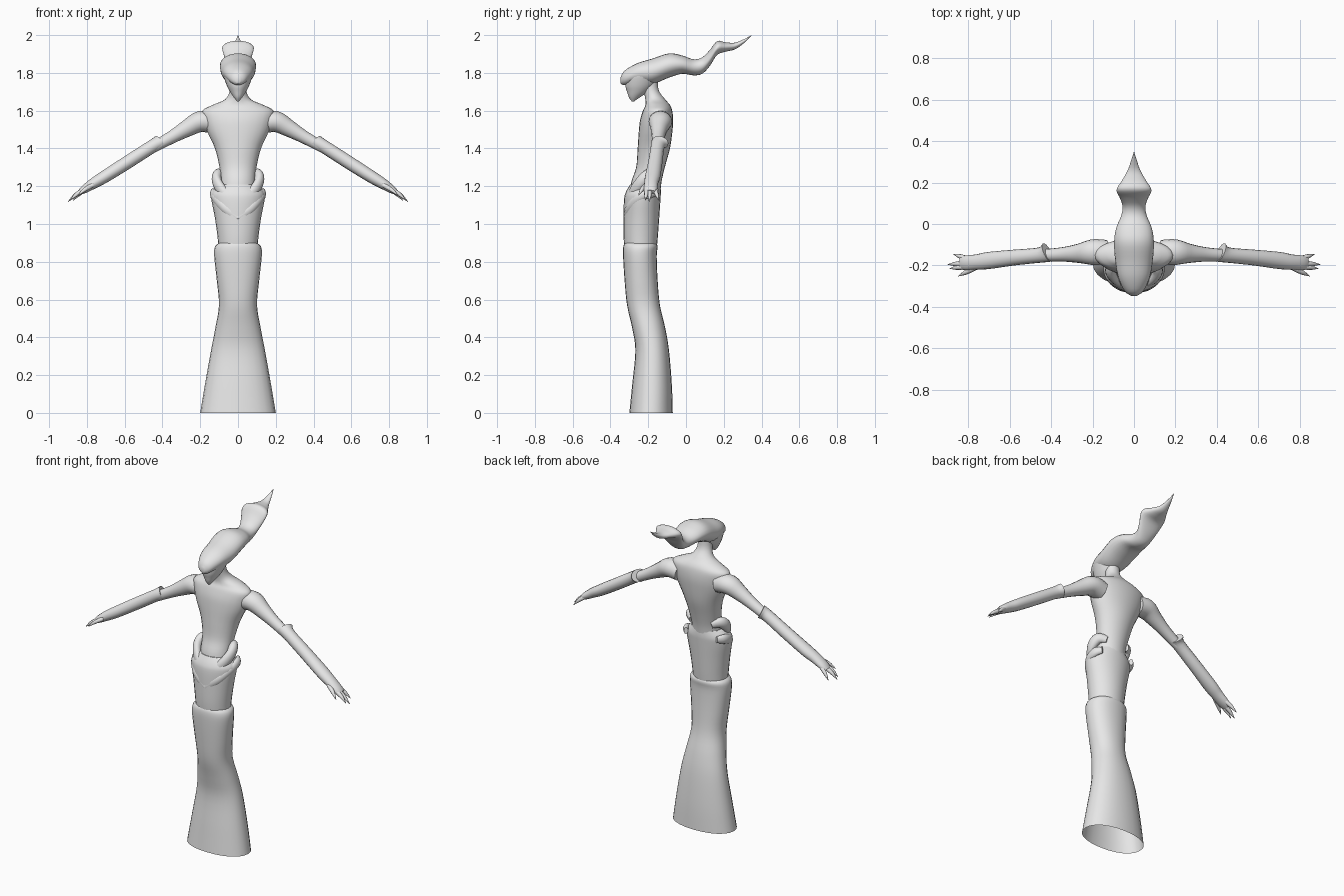
import bpy, bmesh, math
from mathutils import Vector

grey = bpy.data.materials.new("plain grey")
grey.diffuse_color = (0.8, 0.8, 0.8, 1)


def smooth_rows(rows, n):
    """Catmull-Rom interpolation of the station rows."""
    out = []
    for i in range(len(rows) - 1):
        a, b, c, d = (rows[max(0, min(len(rows) - 1, i + k))] for k in (-1, 0, 1, 2))
        for s in range(n):
            t = s / n
            out.append([0.5 * (2 * q + (r - p) * t + (2 * p - 5 * q + 4 * r - w) * t * t
                               + (3 * q - p - 3 * r + w) * t ** 3)
                        for p, q, r, w in zip(a, b, c, d)])
    return out + [list(rows[-1])]


def loft(name, rings, segs=24, power=1.0, caps=(True, True), mirror=False):
    """Skin rings given as (centre, half axis u, half axis v)."""
    bm = bmesh.new()
    loops = []
    for c, u, v in rings:
        loop = []
        for k in range(segs):
            a = 2 * math.pi * k / segs
            cu, sv = math.cos(a), math.sin(a)
            cu = math.copysign(abs(cu) ** power, cu)
            sv = math.copysign(abs(sv) ** power, sv)
            loop.append(bm.verts.new(c + u * cu + v * sv))
        loops.append(loop)
    for a, b in zip(loops, loops[1:]):
        for k in range(segs):
            m = (k + 1) % segs
            bm.faces.new((a[k], a[m], b[m], b[k]))
    if caps[0]:
        bm.faces.new(loops[0][::-1])
    if caps[1]:
        bm.faces.new(loops[-1])
    bmesh.ops.recalc_face_normals(bm, faces=bm.faces)
    me = bpy.data.meshes.new(name)
    bm.to_mesh(me)
    bm.free()
    me.materials.append(grey)
    ob = bpy.data.objects.new(name, me)
    bpy.context.collection.objects.link(ob)
    if mirror:
        ob.modifiers.new("mirror", 'MIRROR').use_mirror_merge = False
    bpy.ops.object.select_all(action='DESELECT')
    bpy.context.view_layer.objects.active = ob
    ob.select_set(True)
    bpy.ops.object.shade_smooth_by_angle(angle=math.radians(50))
    return ob


def column(name, rows, n=4, **kw):
    """Upright loft: rows of z, half width, front y, back y."""
    rings = [(Vector((0, (f + b) / 2, z)), Vector((w, 0, 0)), Vector((0, (b - f) / 2, 0)))
             for z, w, f, b in smooth_rows(rows, n)]
    return loft(name, rings, **kw)


def tube(name, rows, n=4, **kw):
    """Loft along a path: rows of x, y, z, sideways radius, upright radius."""
    rows = smooth_rows(rows, n)
    rings = []
    for i, r in enumerate(rows):
        d = Vector(rows[min(i + 1, len(rows) - 1)][:3]) - Vector(rows[max(i - 1, 0)][:3])
        d.normalize()
        u = d.cross(Vector((0, 0, 1))).normalized()
        rings.append((Vector(r[:3]), u * r[3], u.cross(d) * r[4]))
    return loft(name, rings, mirror=True, **kw)


# Long flared skirt, open at the hem, with a lip at its top
column("skirt", [(0, .20, -.30, -.07), (.15, .175, -.285, -.075), (.33, .143, -.268, -.09),
                 (.45, .12, -.285, -.11), (.57, .101, -.312, -.138), (.70, .112, -.325, -.15),
                 (.83, .126, -.333, -.155), (.88, .122, -.332, -.15), (.90, .10, -.325, -.16)],
       power=.92, caps=(False, True))

# Hip wrap
column("hip_wrap", [(.82, .10, -.32, -.16), (.92, .107, -.33, -.15), (1.03, .122, -.331, -.142),
                    (1.13, .141, -.328, -.135), (1.17, .138, -.318, -.133),
                    (1.21, .10, -.295, -.135)])

# Torso, shoulders and neck
column("torso", [(1.12, .10, -.30, -.14), (1.22, .092, -.29, -.13), (1.30, .098, -.264, -.112),
                 (1.40, .122, -.256, -.085), (1.49, .163, -.25, -.072), (1.55, .182, -.243, -.068),
                 (1.60, .187, -.228, -.073), (1.63, .135, -.215, -.085), (1.66, .068, -.215, -.11),
                 (1.71, .043, -.225, -.145), (1.79, .045, -.24, -.15)])

# Draped sash rolls meeting in a V at the front
tube("upper_sash", [(.07, -.15, 1.25, .012, .02), (.103, -.19, 1.262, .026, .032),
                    (.112, -.235, 1.225, .025, .032), (.075, -.28, 1.165, .022, .03),
                    (0, -.302, 1.10, .02, .028)], segs=12)
tube("lower_sash", [(.105, -.15, 1.17, .012, .02), (.126, -.19, 1.165, .02, .028),
                    (.118, -.25, 1.14, .022, .028), (.072, -.30, 1.085, .018, .026),
                    (0, -.318, 1.03, .014, .025)], segs=12)

# Arms
tube("upper_arm", [(.13, -.135, 1.535, .058, .055), (.20, -.136, 1.542, .062, .056),
                   (.27, -.142, 1.506, .046, .045), (.35, -.147, 1.46, .034, .034),
                   (.45, -.152, 1.405, .029, .029)], segs=16)
tube("forearm_sleeve", [(.418, -.138, 1.432, .049, .038), (.455, -.15, 1.41, .037, .035),
                        (.58, -.162, 1.33, .038, .035), (.70, -.176, 1.254, .041, .033),
                        (.76, -.184, 1.218, .037, .029), (.81, -.188, 1.186, .036, .022),
                        (.835, -.19, 1.168, .03, .014)], segs=16)

# Pointed fingers and thumb
for name, base, tip in (("thumb", (.77, -.212, 1.205), (.848, -.252, 1.15)),
                        ("front_finger", (.81, -.205, 1.183), (.89, -.215, 1.125)),
                        ("middle_finger", (.81, -.19, 1.183), (.90, -.195, 1.118)),
                        ("back_finger", (.80, -.17, 1.19), (.872, -.145, 1.125))):
    a, b = Vector(base), Vector(tip)
    m = a.lerp(b, .55) + Vector((0, 0, .006))
    tube(name, [(*a, .014, .013), (*m, .011, .011), (*b, .001, .001)], segs=8)

# Tapered face ending in a pointed chin
column("face", [(1.648, .004, -.286, -.276), (1.67, .022, -.302, -.245),
                (1.70, .042, -.312, -.20), (1.74, .062, -.322, -.16), (1.80, .08, -.315, -.13),
                (1.84, .07, -.26, -.13)])

# Swept back hair: y, half width, bottom z, top z
hair = [(-.347, .012, 1.745, 1.775), (-.325, .044, 1.735, 1.812), (-.26, .075, 1.745, 1.85),
        (-.18, .09, 1.74, 1.875), (-.09, .096, 1.775, 1.903), (-.02, .086, 1.795, 1.892),
        (.04, .062, 1.787, 1.872), (.085, .055, 1.795, 1.882), (.125, .068, 1.835, 1.92),
        (.165, .084, 1.895, 1.968), (.21, .058, 1.912, 1.962), (.26, .03, 1.925, 1.96),
        (.31, .013, 1.96, 1.98), (.347, .001, 1.998, 2.0)]
loft("hair", [(Vector((0, y, (lo + hi) / 2)), Vector((w, 0, 0)), Vector((0, 0, (hi - lo) / 2)))
              for y, w, lo, hi in smooth_rows(hair, 4)])
